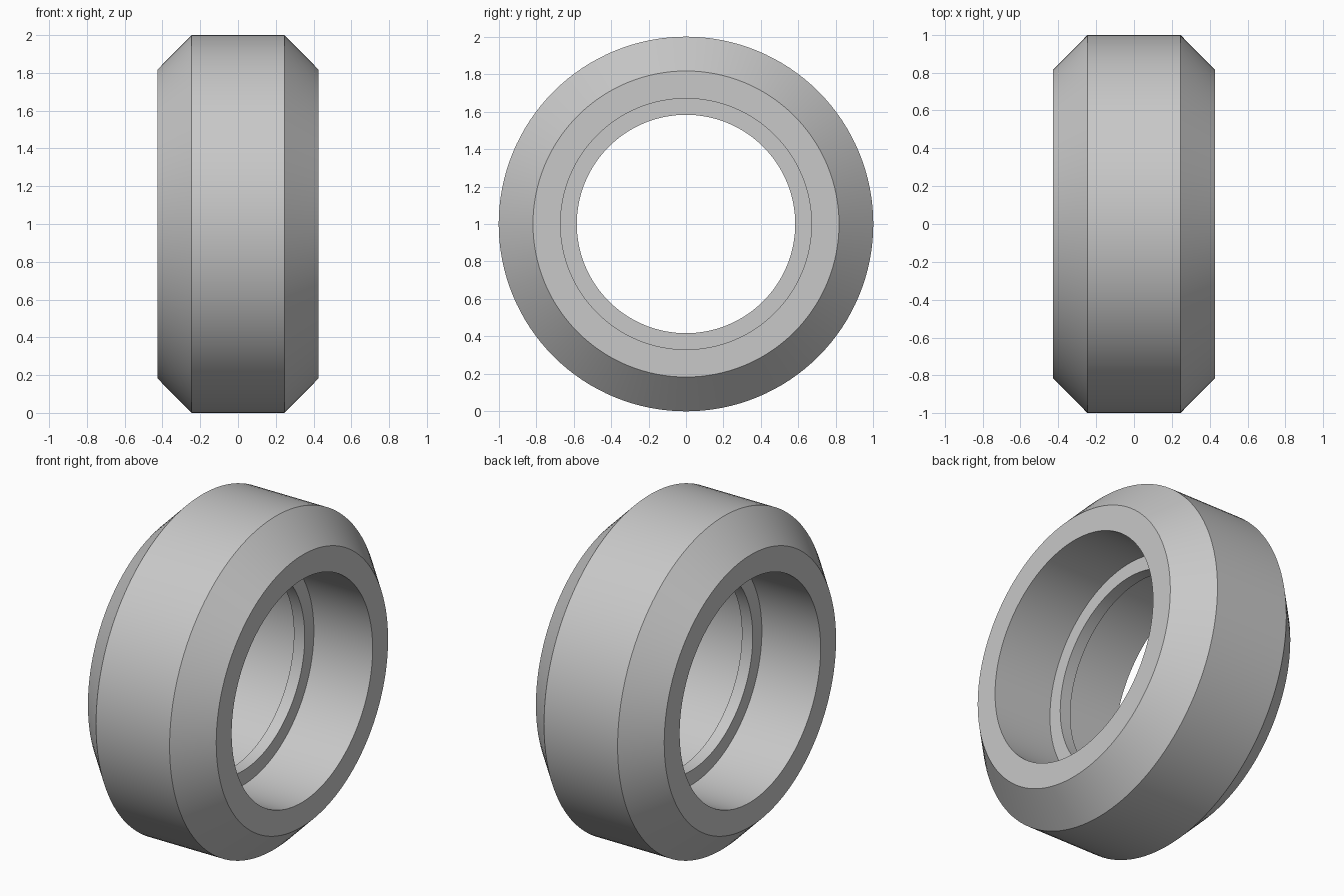
import bpy
import bmesh
import math
from mathutils import Vector

cube = bpy.data.objects.get("Cube")
if cube:
    bpy.data.objects.remove(cube, do_unlink=True)

SEGMENTS = 128
RADIUS = 1.0

# Plain grey material
grey = bpy.data.materials.new("grey")
grey.use_nodes = True
colour = (0.58, 0.58, 0.58, 1.0)
grey.diffuse_color = colour
grey.node_tree.nodes["Principled BSDF"].inputs["Base Color"].default_value = colour

# Half of the cross-section as (x, radius): rib, bore, side face, chamfer, tread
half = [(0.036, 0.583), (0.036, 0.67), (0.427, 0.67), (0.427, 0.817), (0.245, RADIUS)]
profile = half + [(-x, r) for x, r in reversed(half)]

# Revolve the closed section around the x axis
bm = bmesh.new()
verts = [bm.verts.new((x, 0, r)) for x, r in profile]
edges = [bm.edges.new((v, verts[(i + 1) % len(verts)])) for i, v in enumerate(verts)]
bmesh.ops.spin(bm, geom=verts + edges, cent=Vector(), axis=Vector((1, 0, 0)),
               angle=math.tau, steps=SEGMENTS, use_merge=False)
bmesh.ops.remove_doubles(bm, verts=bm.verts, dist=0.0001)
bmesh.ops.recalc_face_normals(bm, faces=bm.faces)

mesh = bpy.data.meshes.new("wheel_ring")
bm.to_mesh(mesh)
bm.free()
mesh.materials.append(grey)

# Wheel ring standing on the ground
ring = bpy.data.objects.new("wheel_ring", mesh)
ring.location.z = RADIUS
bpy.context.collection.objects.link(ring)
bpy.ops.object.select_all(action='DESELECT')
ring.select_set(True)
bpy.context.view_layer.objects.active = ring
bpy.ops.object.shade_smooth_by_angle(angle=math.radians(30))
